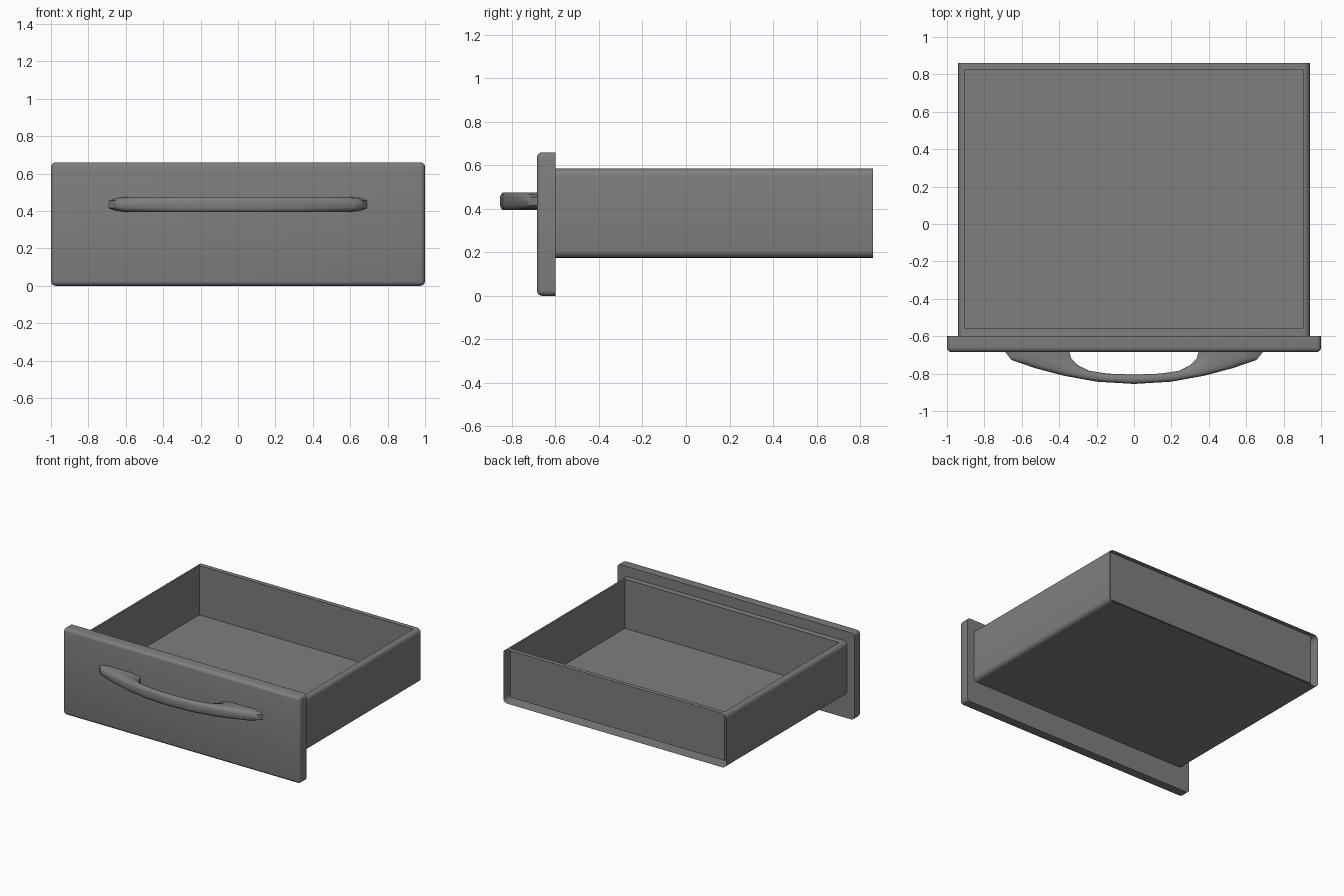
import bpy
import bmesh
from math import radians

cube = bpy.data.objects.get("Cube")
if cube:
    bpy.data.objects.remove(cube, do_unlink=True)

# Single grey finish
GREY = (0.21, 0.21, 0.21, 1.0)
grey = bpy.data.materials.new("plain_grey")
grey.use_nodes = True
grey.diffuse_color = GREY
grey.node_tree.nodes["Principled BSDF"].inputs["Base Color"].default_value = GREY


def finish(name, bm, angle=35):
    bmesh.ops.recalc_face_normals(bm, faces=bm.faces[:])
    mesh = bpy.data.meshes.new(name)
    bm.to_mesh(mesh)
    bm.free()
    mesh.materials.append(grey)
    obj = bpy.data.objects.new(name, mesh)
    bpy.context.collection.objects.link(obj)
    bpy.ops.object.select_all(action="DESELECT")
    obj.select_set(True)
    bpy.context.view_layer.objects.active = obj
    bpy.ops.object.shade_smooth_by_angle(angle=radians(angle))
    return obj


def box(half_x, y0, y1, z0, z1):
    bm = bmesh.new()
    bmesh.ops.create_cube(bm, size=2)
    for v in bm.verts:
        v.co.x *= half_x
        v.co.y = y1 if v.co.y > 0 else y0
        v.co.z = z1 if v.co.z > 0 else z0
    return bm


def round_edges(bm, edges, radius):
    bmesh.ops.bevel(bm, geom=edges, offset=radius, segments=4,
                    profile=0.5, affect="EDGES")


def along_y(edge):
    a, b = edge.verts
    return abs(a.co.y - b.co.y) > 0.01


# Front panel: rounded front and corners, square back rim
bm = box(1, -0.685, -0.6, 0, 0.66)
round_edges(bm, [e for e in bm.edges
                 if along_y(e) or e.verts[0].co.y < -0.65], 0.025)
finish("front_panel", bm)

# Drawer tray: rounded sleeve with open ends and a sunken cavity
bm = box(0.94, -0.6, 0.86, 0.175, 0.585)
ends = [f for f in bm.faces if abs(f.normal.y) > 0.9]
bmesh.ops.delete(bm, geom=ends, context="FACES_ONLY")
round_edges(bm, [e for e in bm.edges if along_y(e)], 0.033)
bm.normal_update()
top = max(bm.faces, key=lambda f: f.calc_center_median().z)
bmesh.ops.inset_individual(bm, faces=[top], thickness=0.01)
for v in top.verts:
    v.co.x = 0.904 if v.co.x > 0 else -0.904
    v.co.y = 0.825 if v.co.y > 0 else -0.555
floor = bmesh.ops.extrude_discrete_faces(bm, faces=[top])["faces"][0]
for v in floor.verts:
    v.co.z = 0.21
bmesh.ops.remove_doubles(bm, verts=bm.verts[:], dist=0.0005)
finish("drawer_tray", bm)

# Bow handle: chamfered section lofted between outer and inner curves
half = [((0.69, -0.683), (0.345, -0.683)),
        ((0.655, -0.727), (0.335, -0.72)),
        ((0.53, -0.77), (0.30, -0.755)),
        ((0.38, -0.81), (0.24, -0.785)),
        ((0.2, -0.843), (0.14, -0.80))]
middle = [((0, -0.855), (0, -0.805))]
mirrored = [tuple((-x, y) for x, y in pair) for pair in reversed(half)]
stations = half + middle + mirrored

quarter = [(1, 0.5), (0.8, 0.82), (0.5, 1)]
upper = quarter + [(-u, h) for u, h in reversed(quarter)]
section = upper + [(u, -h) for u, h in reversed(upper)]

bm = bmesh.new()
rings = []
for (ox, oy), (ix, iy) in stations:
    ring = []
    for u, h in section:
        t = (u + 1) / 2
        ring.append(bm.verts.new((ix + (ox - ix) * t,
                                  iy + (oy - iy) * t, 0.435 + 0.04 * h)))
    rings.append(ring)
for a, b in zip(rings, rings[1:]):
    for i in range(len(section)):
        j = (i + 1) % len(section)
        bm.faces.new((a[i], a[j], b[j], b[i]))
bm.faces.new(rings[0])
bm.faces.new(rings[-1])
# Smooth the bow along its length
lengthwise = [e for e in bm.edges
              if not any(e.verts[0] in r and e.verts[1] in r for r in rings)]
bmesh.ops.subdivide_edges(bm, edges=lengthwise, cuts=2, smooth=0.6)
finish("handle", bm, 50)
